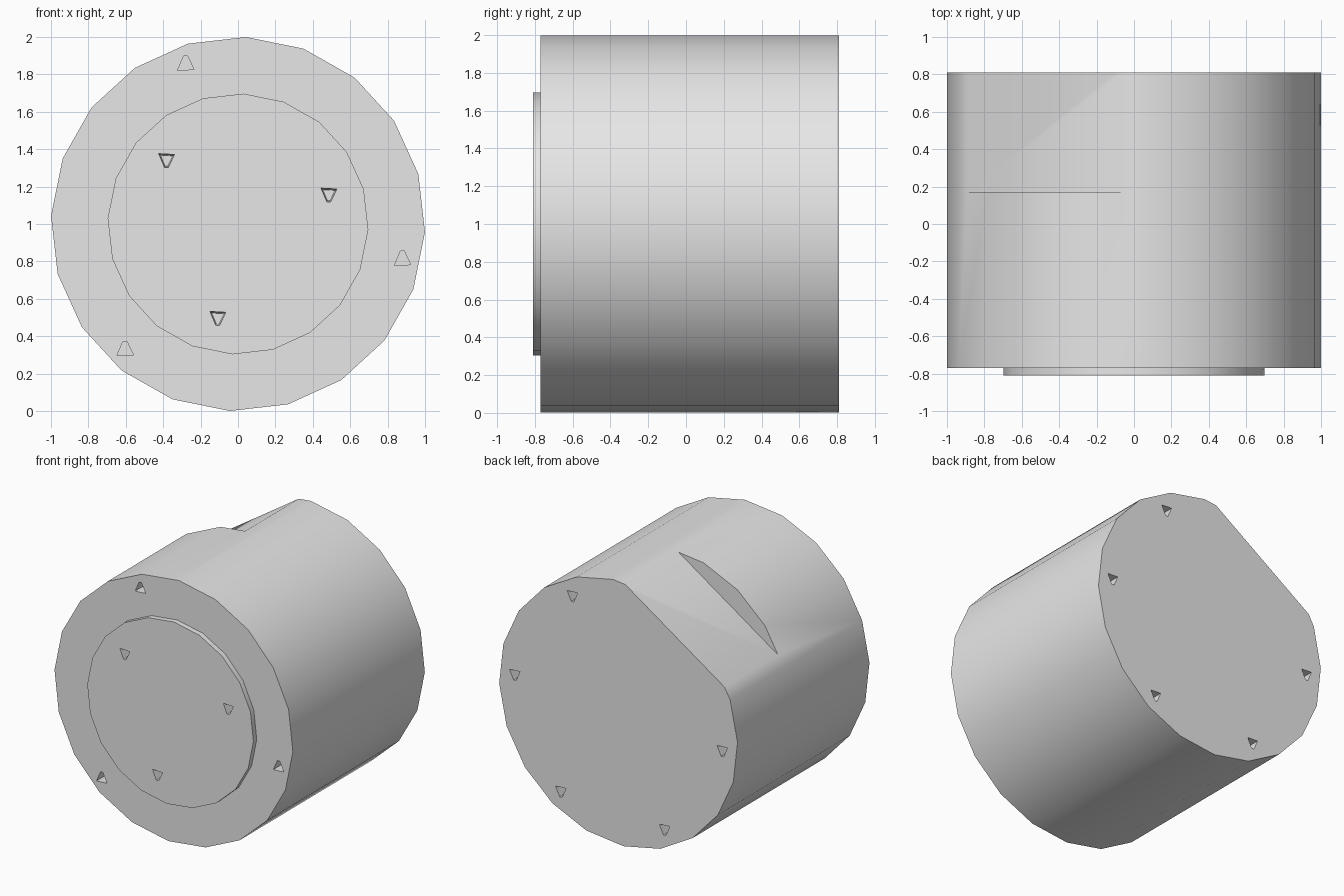
import bpy, bmesh
from math import cos, sin, radians

cube = bpy.data.objects.get("Cube")
if cube:
    bpy.data.objects.remove(cube, do_unlink=True)

grey = bpy.data.materials.new("light grey")
grey.use_nodes = True
grey.diffuse_color = (0.8, 0.8, 0.8, 1)
grey.node_tree.nodes["Principled BSDF"].inputs["Base Color"].default_value = (0.8, 0.8, 0.8, 1)


def polar(r, deg):
    return r * cos(radians(deg)), 1 + r * sin(radians(deg))


def add_prism(bm, profile, y0, y1, taper=1.0):
    """Extrude an x-z profile along y, scaling the far end about its middle."""
    cx = sum(p[0] for p in profile) / len(profile)
    cz = sum(p[1] for p in profile) / len(profile)
    near = [bm.verts.new((x, y0, z)) for x, z in profile]
    far = [bm.verts.new((cx + (x - cx) * taper, y1, cz + (z - cz) * taper)) for x, z in profile]
    bm.faces.new(near)
    bm.faces.new(far)
    n = len(profile)
    for i in range(n):
        j = (i + 1) % n
        bm.faces.new((near[i], near[j], far[j], far[i]))


def make_object(name, bm):
    bmesh.ops.recalc_face_normals(bm, faces=bm.faces)
    mesh = bpy.data.meshes.new(name)
    bm.to_mesh(mesh)
    bm.free()
    mesh.materials.append(grey)
    obj = bpy.data.objects.new(name, mesh)
    bpy.context.collection.objects.link(obj)
    return obj


def disc(name, radius, y0, y1):
    bm = bmesh.new()
    add_prism(bm, [polar(radius, 87.5 - 18 * i) for i in range(20)], y0, y1)
    return make_object(name, bm)


# Main housing and the raised round pad on its front
body = disc("motor_body", 1.0, -0.77, 0.81)
boss = disc("front_boss", 0.697, -0.81, -0.77)

# Cutters: flat on the rear half, and the screw holes
cut = bmesh.new()
angle, depth = 123.7, 0.854
nx, nz = cos(radians(angle)), sin(radians(angle))
add_prism(cut, [(nx * d - nz * s, 1 + nz * d + nx * s)
                for d, s in ((depth, -1), (depth, 1), (1.5, 1), (1.5, -1))], 0.17, 1.0)


def add_hole(r, deg, point, y0, y1, taper):
    x, z = polar(r, deg)
    shape = ((-0.045, -0.035), (0.043, -0.03), (0.008, 0.042), (-0.012, 0.042))
    add_prism(cut, [(x + a, z + b * point) for a, b in shape], y0, y1, taper)


for k in range(3):
    add_hole(0.9, 108 + 120 * k, 1, -0.79, -0.67, 1.0)       # front rim holes
    add_hole(0.512, 18 + 120 * k, -1, -0.83, -0.69, 0.75)    # boss holes
for k in range(1, 6):
    add_hole(0.872, angle + 60 * k, -1, 0.83, 0.71, 1.0)     # rear holes
cutter = make_object("hole_cutter", cut)
cutter.hide_render = True

for obj in (body, boss):
    mod = obj.modifiers.new("cut", "BOOLEAN")
    mod.operation = "DIFFERENCE"
    mod.solver = "EXACT"
    mod.object = cutter
    bpy.ops.object.select_all(action="DESELECT")
    obj.select_set(True)
    bpy.context.view_layer.objects.active = obj
    bpy.ops.object.modifier_apply(modifier="cut")
    bpy.ops.object.shade_smooth_by_angle(angle=radians(40))

bpy.data.objects.remove(cutter, do_unlink=True)
